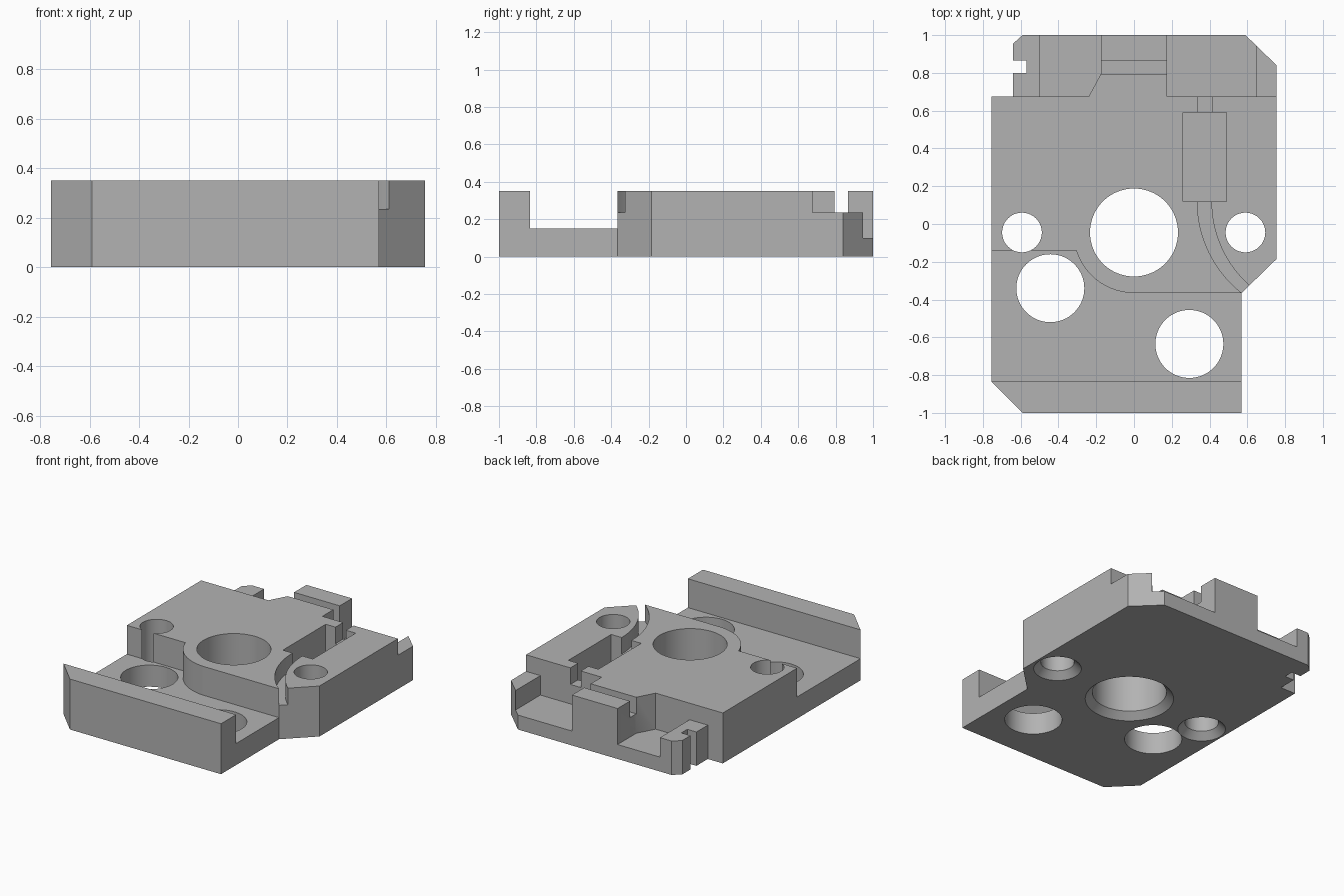
import bpy, bmesh, math

cube = bpy.data.objects.get("Cube")
if cube:
    bpy.data.objects.remove(cube, do_unlink=True)

TOP = 0.35
OVER = 0.5      # cutters reach past the top

grey = bpy.data.materials.new("machined_grey")
grey.use_nodes = True
grey.diffuse_color = (0.45, 0.45, 0.45, 1)
grey.node_tree.nodes["Principled BSDF"].inputs["Base Color"].default_value = (0.45, 0.45, 0.45, 1)


def make_object(name, bm):
    bmesh.ops.recalc_face_normals(bm, faces=bm.faces)
    mesh = bpy.data.meshes.new(name)
    bm.to_mesh(mesh)
    bm.free()
    mesh.materials.append(grey)
    ob = bpy.data.objects.new(name, mesh)
    bpy.context.collection.objects.link(ob)
    return ob


def prism(name, points, z0, z1):
    """Extrude a flat outline between two heights."""
    bm = bmesh.new()
    face = bm.faces.new([bm.verts.new((x, y, z0)) for x, y in points])
    top = bmesh.ops.extrude_face_region(bm, geom=[face])["geom"]
    for v in top:
        if isinstance(v, bmesh.types.BMVert):
            v.co.z = z1
    return make_object(name, bm)


def lathe(name, x, y, rings, sides=64):
    """Stack of circles (radius, height) closed at both ends."""
    bm = bmesh.new()
    loops = []
    for r, z in rings:
        loops.append([bm.verts.new((x + r * math.cos(2 * math.pi * i / sides),
                                    y + r * math.sin(2 * math.pi * i / sides), z))
                      for i in range(sides)])
    for a, b in zip(loops, loops[1:]):
        for i in range(sides):
            j = (i + 1) % sides
            bm.faces.new((a[i], a[j], b[j], b[i]))
    bm.faces.new(loops[0])
    bm.faces.new(loops[-1])
    return make_object(name, bm)


def arc(cx, cy, r, start, end, steps=20):
    return [(cx + r * math.cos(math.radians(start + (end - start) * i / steps)),
             cy + r * math.sin(math.radians(start + (end - start) * i / steps)))
            for i in range(steps + 1)]


def box(x0, x1, y0, y1):
    return [(x0, y0), (x1, y0), (x1, y1), (x0, y1)]


# Plate with chamfered corners and a small side notch
plate = prism("mounting_plate", [
    (-0.755, -0.835), (-0.59, -1), (0.57, -1), (0.57, -0.365), (0.755, -0.185),
    (0.755, 0.84), (0.59, 1), (-0.59, 1), (-0.64, 0.955), (-0.64, 0.865),
    (-0.57, 0.865), (-0.57, 0.8), (-0.64, 0.8), (-0.64, 0.675), (-0.755, 0.675)], 0, TOP)


def cut(cutter):
    mod = plate.modifiers.new("cut", "BOOLEAN")
    mod.operation = "DIFFERENCE"
    mod.solver = "EXACT"
    mod.object = cutter
    bpy.ops.object.modifier_apply(modifier=mod.name)
    bpy.data.objects.remove(cutter, do_unlink=True)


bpy.ops.object.select_all(action="DESELECT")
bpy.context.view_layer.objects.active = plate
plate.select_set(True)

# Front pocket, curving around the centre bore
boss_side = arc(0, -0.045, 0.32, 197.3, 270)
cut(prism("front_pocket", [(-0.9, -0.835), (0.9, -0.835), (0.9, -0.365)]
          + boss_side[::-1] + [(-0.9, boss_side[0][1])], 0.15, OVER))

# Rear recesses: side lips first, then the lower floors
cut(prism("left_lip", box(0.6, 0.9, 0.675, 1.1), 0.235, OVER))
cut(prism("right_lip", box(-0.9, -0.45, 0.675, 1.1), 0.235, OVER))
cut(prism("left_floor", box(0.175, 0.645, 0.675, 1.1), 0.1, OVER))
cut(prism("right_floor", [(-0.5, 0.675), (-0.24, 0.675), (-0.175, 0.795),
                          (-0.175, 1.1), (-0.5, 1.1)], 0.1, OVER))
cut(prism("rear_slot", box(-0.22, 0.22, 0.795, 0.865), 0.235, OVER))

# Sensor pocket with a straight wire exit and a curved wire channel
cut(prism("wire_exit", box(0.335, 0.415, 0.55, 0.7), 0.235, OVER))
inner = arc(0.953, 0.12, 0.618, 180, 238)
outer = arc(1.005, 0.12, 0.595, 180, 235)
cut(prism("wire_channel", [(0.335, 0.2)] + inner + outer[::-1] + [(0.41, 0.2)], 0.235, OVER))
cut(prism("sensor_pocket", box(0.26, 0.49, 0.12, 0.59), 0.1, OVER))

# Bores countersunk from below
for x, r in ((0, 0.233), (-0.593, 0.105), (0.59, 0.105)):
    cut(lathe("bore", x, -0.045, [(r + 0.055, -0.01), (r, 0.045), (r, OVER)]))

# Plain through holes in the front pocket
for x, y in ((-0.443, -0.34), (0.293, -0.635)):
    cut(lathe("through_hole", x, y, [(0.18, -0.1), (0.18, OVER)]))

bpy.ops.object.shade_smooth_by_angle(angle=math.radians(30))
